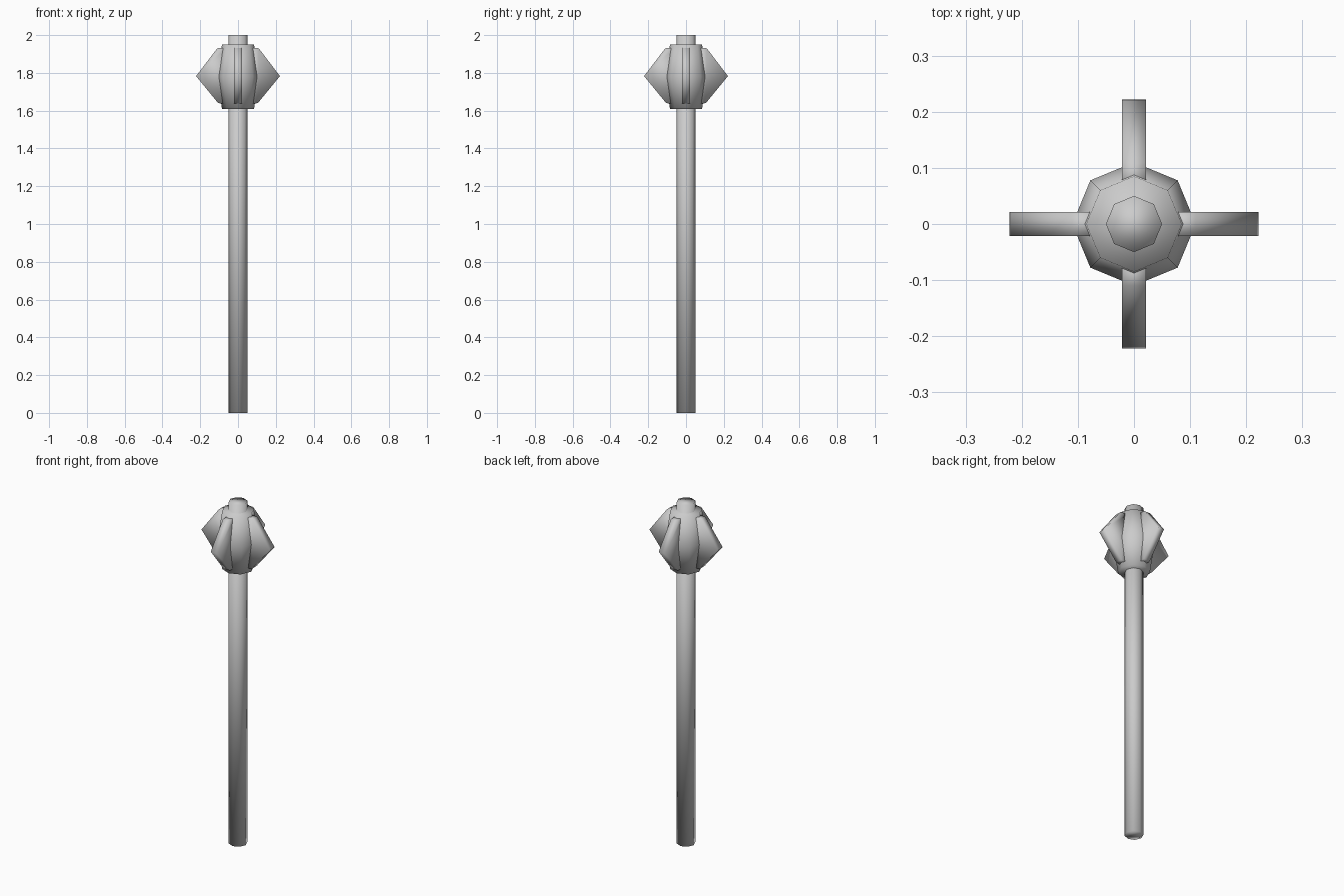
import bpy, bmesh, math
from mathutils import Matrix

if "Cube" in bpy.data.objects:
    bpy.data.objects.remove(bpy.data.objects["Cube"])

steel = bpy.data.materials.new("grey_steel")
steel.diffuse_color = (0.6, 0.6, 0.6, 1)
steel.use_nodes = True
steel.node_tree.nodes["Principled BSDF"].inputs["Base Color"].default_value = steel.diffuse_color


def add_object(name, bm):
    bmesh.ops.recalc_face_normals(bm, faces=bm.faces)
    for f in bm.faces:
        f.smooth = True
    mesh = bpy.data.meshes.new(name)
    bm.to_mesh(mesh)
    bm.free()
    mesh.materials.append(steel)
    obj = bpy.data.objects.new(name, mesh)
    bpy.context.collection.objects.link(obj)
    return obj


def lathe(name, profile, sides=8):
    """Closed octagonal body from (radius, height) rings."""
    bm = bmesh.new()
    rings = [[bm.verts.new((r * math.cos(math.tau * i / sides),
                            r * math.sin(math.tau * i / sides), z))
              for i in range(sides)] for r, z in profile]
    for a, b in zip(rings, rings[1:]):
        for i in range(sides):
            j = (i + 1) % sides
            bm.faces.new((a[i], a[j], b[j], b[i]))
    bm.faces.new(rings[0][::-1])
    bm.faces.new(rings[-1])
    return add_object(name, bm)


def flange(name, angle):
    """Pointed blade, extruded across its thickness and turned about z."""
    outline = [(0.06, 1.635), (0.105, 1.64), (0.222, 1.783),
               (0.11, 1.93), (0.06, 1.935)]
    half = 0.021
    bm = bmesh.new()
    face = bm.faces.new([bm.verts.new((x, -half, z)) for x, z in outline])
    ext = bmesh.ops.extrude_face_region(bm, geom=[face])
    verts = [v for v in ext["geom"] if isinstance(v, bmesh.types.BMVert)]
    bmesh.ops.translate(bm, verts=verts, vec=(0, 2 * half, 0))
    bm.transform(Matrix.Rotation(angle, 4, 'Z'))
    return add_object(name, bm)


# Long handle running through the head
lathe("shaft", [(0.05, 0), (0.05, 2)])

# Bulging head
lathe("mace_head", [(0.085, 1.61), (0.11, 1.78), (0.085, 1.95)])

# Four blades around the head
for i, side in enumerate(("right", "back", "left", "front")):
    flange("flange_" + side, i * math.pi / 2)
